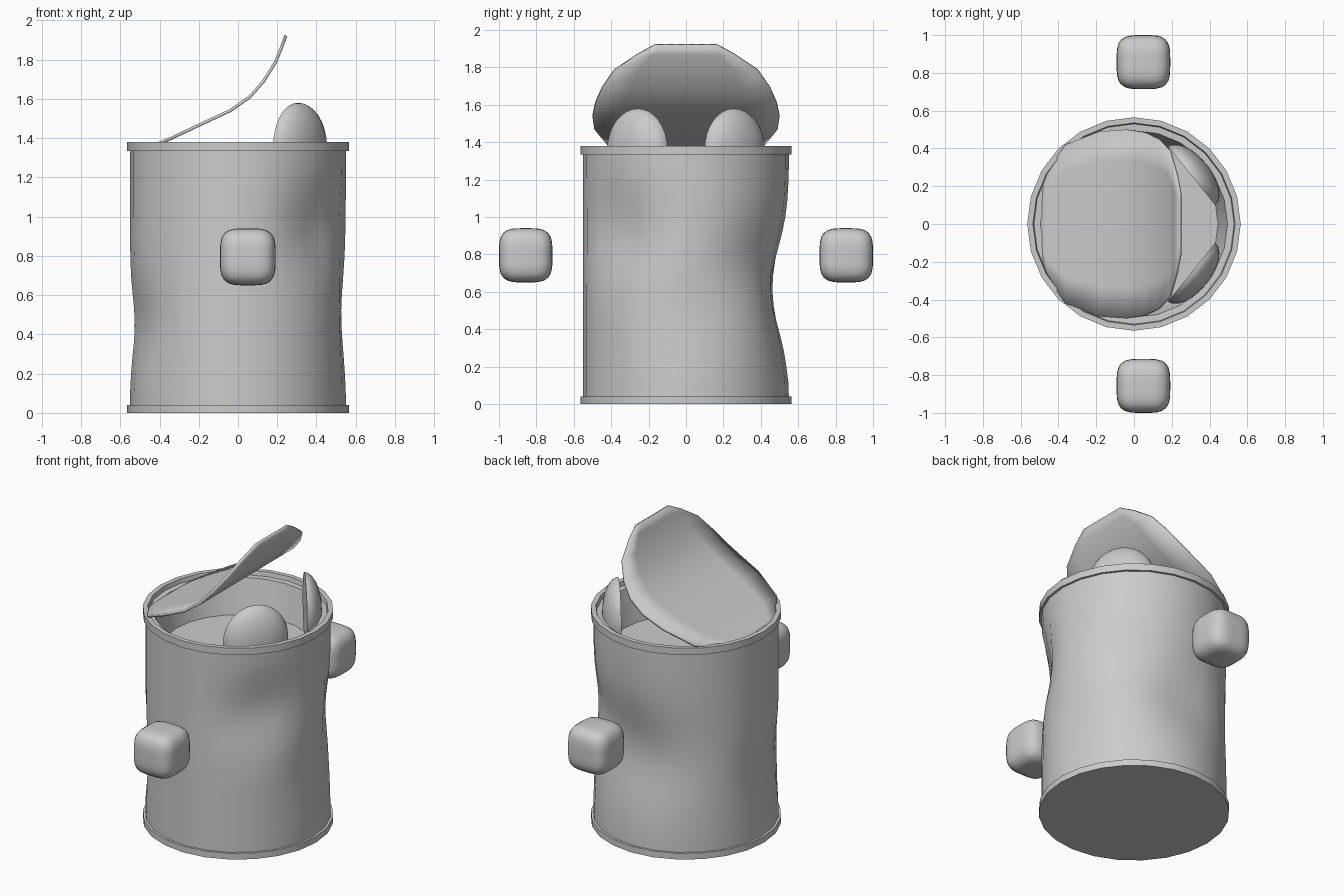
import bpy, bmesh, math
from mathutils import Vector, Matrix

if "Cube" in bpy.data.objects:
    bpy.data.objects.remove(bpy.data.objects["Cube"])

grey = bpy.data.materials.new("plain_grey")
grey.diffuse_color = (0.6, 0.6, 0.6, 1)
grey.use_nodes = True
grey.node_tree.nodes["Principled BSDF"].inputs["Base Color"].default_value = grey.diffuse_color
SIDES = 24


def finish(name, bm, angle=30):
    bmesh.ops.remove_doubles(bm, verts=bm.verts, dist=0.0005)
    bmesh.ops.recalc_face_normals(bm, faces=bm.faces)
    me = bpy.data.meshes.new(name)
    bm.to_mesh(me)
    bm.free()
    me.materials.append(grey)
    ob = bpy.data.objects.new(name, me)
    bpy.context.collection.objects.link(ob)
    bpy.ops.object.select_all(action='DESELECT')
    ob.select_set(True)
    bpy.context.view_layer.objects.active = ob
    bpy.ops.object.shade_smooth_by_angle(angle=math.radians(angle))
    return ob


def revolve(name, profile, shape=None):
    """Turn (radius, height) points around z; shape(angle, z) is taken off the radius."""
    bm = bmesh.new()
    rings = []
    for r, z in profile:
        ring = []
        for i in range(SIDES):
            a = 2 * math.pi * i / SIDES
            q = r - (shape(a, z) if shape else 0)
            ring.append(bm.verts.new((q * math.cos(a), q * math.sin(a), z)))
        rings.append(ring)
    for lo, hi in zip(rings, rings[1:]):
        for i in range(SIDES):
            j = (i + 1) % SIDES
            bm.faces.new((lo[i], lo[j], hi[j], hi[i]))
    return finish(name, bm)


# Dents: direction in degrees, height, depth, angular spread, height spread
DENTS = [(88, 0.62, 0.095, 32, 0.30), (-40, 0.93, 0.07, 20, 0.22),
         (45, 0.78, 0.04, 22, 0.20), (197, 0.45, 0.05, 20, 0.20),
         (5, 0.50, 0.025, 25, 0.25)]


def dent(a, z):
    total = 0
    for deg, h, depth, sa, sz in DENTS:
        d = (math.degrees(a) - deg + 180) % 360 - 180
        total += depth * math.exp(-(d / sa) ** 2 - ((z - h) / sz) ** 2)
    t = min(1, max(0, (z - 0.04) / 0.15), max(0, (1.335 - z) / 0.15))
    return total * t


# Can wall, with dents
revolve("can_wall", [(0.55, 0.04 + 1.295 * k / 16) for k in range(17)], dent)
# Bottom rim and base
revolve("bottom_rim", [(0.0, 0), (0.565, 0), (0.565, 0.04), (0.54, 0.04)])
# Top rim, torn lip and sloping inside down to the contents
revolve("top_rim", [(0.54, 1.335), (0.565, 1.335), (0.565, 1.38), (0.535, 1.38),
                    (0.53, 1.352), (0.495, 1.35), (0.445, 1.13), (0.0, 1.13)])

# Bent lid: rows of x, z and half width from the hinge to the tip
LID = [(-0.51, 1.335, 0.10), (-0.46, 1.35, 0.28), (-0.36, 1.39, 0.42),
       (-0.18, 1.475, 0.49), (-0.04, 1.54, 0.50), (0.06, 1.61, 0.485),
       (0.13, 1.69, 0.45), (0.19, 1.785, 0.385), (0.225, 1.87, 0.26), (0.243, 1.922, 0.165)]
bm = bmesh.new()
rows = [[bm.verts.new((x, w * t / 3, z)) for t in range(-3, 4)] for x, z, w in LID]
for p, q in zip(rows, rows[1:]):
    for i in range(6):
        bm.faces.new((p[i], q[i], q[i + 1], p[i + 1]))
lid = finish("bent_lid", bm)
thick = lid.modifiers.new("thickness", 'SOLIDIFY')
thick.thickness = 0.016
thick.offset = 0

# Eyes: half ellipsoids bulging outwards, flat at the back
for side, label in ((1, "back"), (-1, "front")):
    bm = bmesh.new()
    bmesh.ops.create_uvsphere(bm, u_segments=24, v_segments=16, radius=1)
    cut = bmesh.ops.bisect_plane(bm, geom=bm.verts[:] + bm.edges[:] + bm.faces[:],
                                 plane_co=(0, 0, 0), plane_no=(1, 0, 0),
                                 clear_inner=True, dist=0.0001)
    rim = [e for e in cut["geom_cut"] if isinstance(e, bmesh.types.BMEdge)]
    bmesh.ops.holes_fill(bm, edges=rim, sides=0)
    turn = Matrix.Rotation(side * math.atan2(0.25, 0.31), 4, 'Z')
    bm.transform(Matrix.Translation((0.305, side * 0.255, 1.36)) @ turn
                 @ Matrix.Diagonal((0.10, 0.20, 0.22, 1)))
    finish(label + "_eye", bm, 40)

# Floating hands: rounded cubes
for side, label in ((1, "back"), (-1, "front")):
    bm = bmesh.new()
    bmesh.ops.create_cube(bm, size=2)
    bmesh.ops.subdivide_edges(bm, edges=bm.edges[:], cuts=9, use_grid_fill=True)
    for v in bm.verts:
        p = Vector([math.tan(c * math.pi / 4) for c in v.co])
        v.co = p / sum(abs(c) ** 3.8 for c in p) ** (1 / 3.8)
    bm.transform(Matrix.Translation((0.05, side * 0.857, 0.795))
                 @ Matrix.Diagonal((0.142, 0.143, 0.145, 1)))
    finish(label + "_hand", bm, 60)
